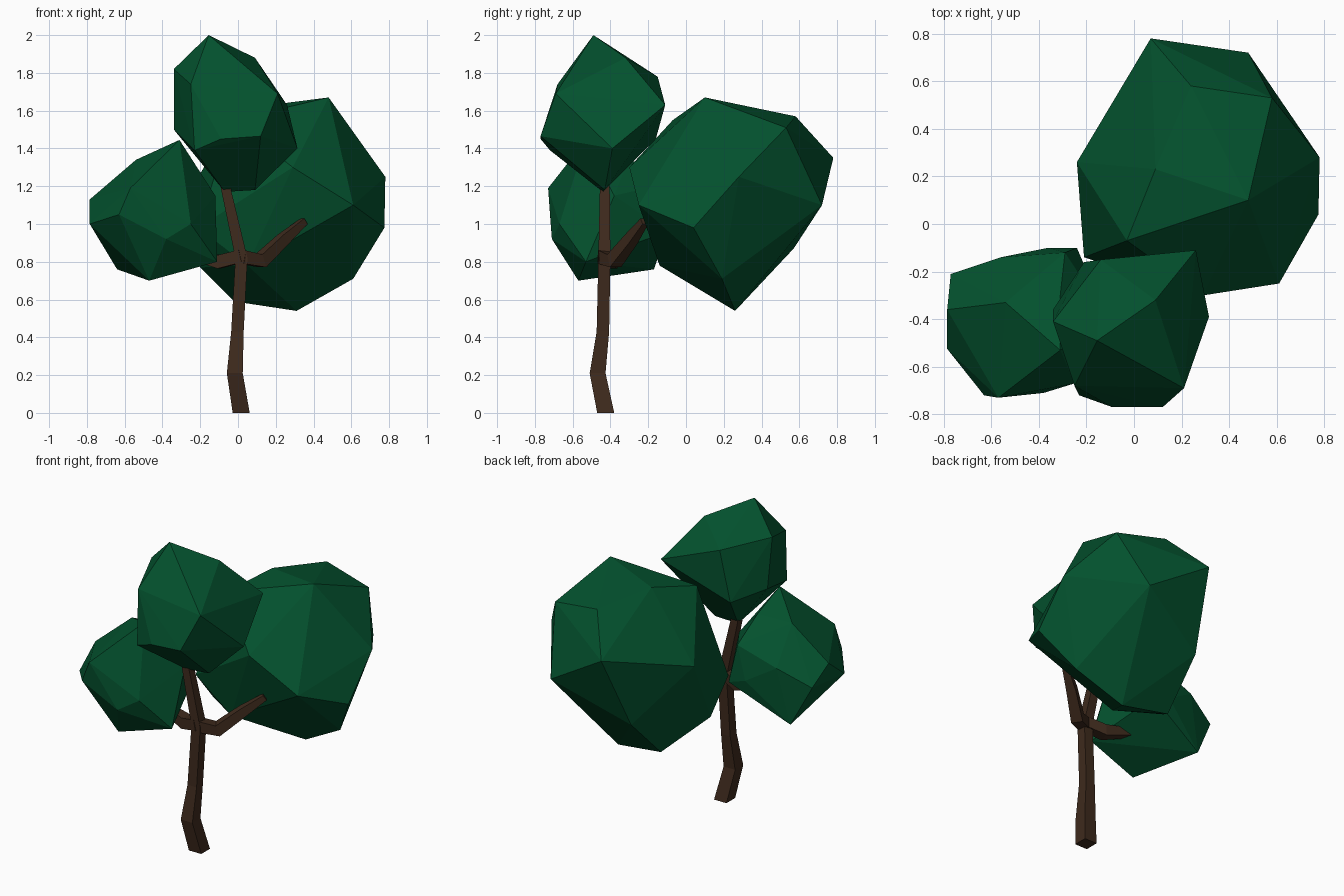
import bpy, bmesh
from mathutils import Vector

if "Cube" in bpy.data.objects:
    bpy.data.objects.remove(bpy.data.objects["Cube"])


def material(name, rgb):
    m = bpy.data.materials.new(name)
    m.diffuse_color = (*rgb, 1)
    m.use_nodes = True
    m.node_tree.nodes["Principled BSDF"].inputs["Base Color"].default_value = m.diffuse_color
    return m


LEAF = material("leaf_green", (0.001, 0.083, 0.027))
BARK = material("bark_brown", (0.048, 0.023, 0.012))


def finish(bm, name, mat):
    bmesh.ops.recalc_face_normals(bm, faces=bm.faces)
    me = bpy.data.meshes.new(name)
    bm.to_mesh(me)
    bm.free()
    me.materials.append(mat)
    ob = bpy.data.objects.new(name, me)
    bpy.context.collection.objects.link(ob)
    return ob


def crown(name, points):
    """Faceted leaf mass: convex hull around a few corner points."""
    bm = bmesh.new()
    for p in points:
        bm.verts.new(p)
    res = bmesh.ops.convex_hull(bm, input=bm.verts)
    loose = [g for g in res["geom_interior"] if isinstance(g, bmesh.types.BMVert)]
    bmesh.ops.delete(bm, geom=loose, context='VERTS')
    finish(bm, name, LEAF)


def limb(name, path, side):
    """Square tapered tube; path = (x, y, z, half width); side = ring's first axis, None for level rings."""
    bm = bmesh.new()
    rings = []
    pts = [Vector(p[:3]) for p in path]
    for i, p in enumerate(pts):
        if side is None:
            u, v = Vector((1, 0, 0)), Vector((0, 1, 0))
        else:
            d = (pts[min(i + 1, len(pts) - 1)] - pts[max(i - 1, 0)]).normalized()
            u = d.cross(Vector(side)).normalized()
            v = d.cross(u)
        r = path[i][3]
        rings.append([bm.verts.new(p + u * a * r + v * b * r)
                      for a, b in ((-1, -1), (1, -1), (1, 1), (-1, 1))])
    for a, b in zip(rings, rings[1:]):
        for k in range(4):
            bm.faces.new((a[k], a[k - 1], b[k - 1], b[k]))
    bm.faces.new(rings[0])
    bm.faces.new(rings[-1])
    finish(bm, name, BARK)


# Trunk and branches
limb("trunk", [(.017, -.425, 0, .045), (-.017, -.468, .21, .042), (-.003, -.44, .43, .033),
               (.018, -.432, .82, .032), (-.065, -.43, 1.19, .026), (-.08, -.43, 1.3, .022)], None)
limb("right_branch", [(.02, -.435, .825, .035), (.12, -.38, .805, .036),
                      (.24, -.29, .92, .029), (.35, -.22, 1.015, .018)], (0, 0, 1))
limb("left_branch", [(.02, -.435, .83, .034), (-.10, -.40, .80, .036),
                     (-.29, -.37, .85, .022)], (0, 0, 1))

# Large crown at back right
crown("large_crown", [
    (.48, .10, 1.67), (.09, .23, 1.62), (-.03, -.07, 1.55), (.24, .58, 1.57),
    (.58, .53, 1.51), (.07, .78, 1.35), (.48, .72, 1.10), (.78, .28, 1.25),
    (.775, .04, .98), (.61, -.25, 1.10), (.29, -.30, 1.30), (-.24, .26, 1.20),
    (-.21, -.14, .98), (-.20, .03, .77), (.05, -.14, .78), (.61, .19, .71),
    (.31, .26, .54), (-.02, .29, .59), (0, .57, .87)])

# Small crown at left
crown("left_crown", [
    (-.31, -.53, 1.445), (-.31, -.30, 1.35), (-.54, -.33, 1.34), (-.77, -.21, 1.02),
    (-.785, -.36, 1.13), (-.785, -.525, 1.0), (-.63, -.72, 1.05), (-.57, -.73, 1.19),
    (-.38, -.71, .92), (-.47, -.57, .70), (-.64, -.17, .76),
    (-.24, -.10, .96), (-.11, -.53, .80), (-.12, -.38, 1.15), (-.25, -.67, 1.0),
    (-.36, -.10, 1.0), (-.29, -.12, 1.21), (-.56, -.14, 1.12)])

# Upper crown
crown("upper_crown", [
    (-.155, -.49, 2.0), (.09, -.32, 1.88), (-.14, -.15, 1.78), (.26, -.11, 1.63),
    (.315, -.39, 1.40), (.21, -.69, 1.69), (.12, -.77, 1.465), (-.09, -.77, 1.45),
    (-.25, -.68, 1.74), (-.23, -.72, 1.39), (-.34, -.41, 1.82), (-.34, -.36, 1.50),
    (.09, -.43, 1.18), (-.07, -.44, 1.17), (-.21, -.16, 1.45)])
